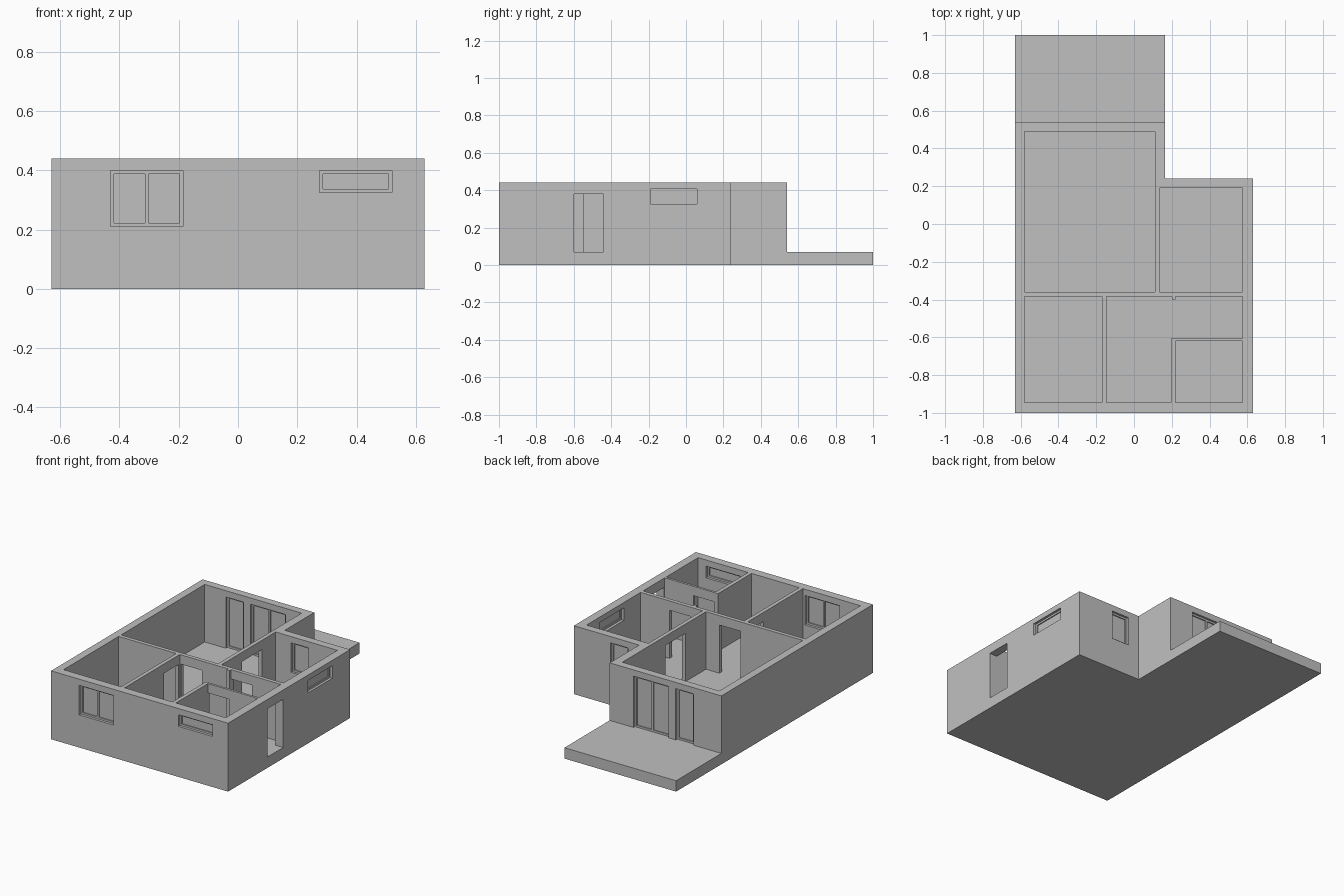
import bpy
import bmesh
from mathutils import Vector

if "Cube" in bpy.data.objects:
    bpy.data.objects.remove(bpy.data.objects["Cube"], do_unlink=True)

FLOOR, TOP, DOOR_TOP = 0.07, 0.44, 0.38

plaster = bpy.data.materials.new("light_grey")
plaster.use_nodes = True
grey = (0.53, 0.53, 0.53, 1)
plaster.diffuse_color = grey
plaster.node_tree.nodes["Principled BSDF"].inputs["Base Color"].default_value = grey


def add_box(bm, x, y, z):
    """Add an axis-aligned box given (low, high) pairs."""
    verts = bmesh.ops.create_cube(bm, size=1)["verts"]
    low, high = Vector((x[0], y[0], z[0])), Vector((x[1], y[1], z[1]))
    for v in verts:
        v.co = Vector(h if c > 0 else l for c, l, h in zip(v.co, low, high))


def make_object(name, bm):
    bmesh.ops.recalc_face_normals(bm, faces=bm.faces[:])
    mesh = bpy.data.meshes.new(name)
    bm.to_mesh(mesh)
    bm.free()
    mesh.materials.append(plaster)
    obj = bpy.data.objects.new(name, mesh)
    bpy.context.collection.objects.link(obj)
    return obj


def box(name, x, y, z):
    bm = bmesh.new()
    add_box(bm, x, y, z)
    return make_object(name, bm)


# House body: extruded L-shaped outline, rooms are carved out of it
outline = [(-0.63, -1), (0.63, -1), (0.63, 0.24), (0.165, 0.24), (0.165, 1), (-0.63, 1)]
bm = bmesh.new()
base = bm.faces.new([bm.verts.new((x, y, 0)) for x, y in outline])
lifted = bmesh.ops.extrude_face_region(bm, geom=[base])["geom"]
bmesh.ops.translate(bm, vec=(0, 0, TOP),
                    verts=[g for g in lifted if isinstance(g, bmesh.types.BMVert)])
house = make_object("house_walls_and_floor", bm)


def carve(x, y, z):
    """Cut a box out of the house body."""
    cutter = box("cutter", x, y, z)
    cutter.hide_render = True
    mod = house.modifiers.new("carve", 'BOOLEAN')
    mod.operation, mod.solver, mod.object = 'DIFFERENCE', 'EXACT', cutter
    bpy.context.view_layer.objects.active = house
    bpy.ops.object.modifier_apply(modifier=mod.name)
    bpy.data.objects.remove(cutter, do_unlink=True)


# Space above the terrace, then the rooms
rooms = [
    ((-0.8, 0.3), (0.54, 1.2)),         # terrace
    ((-0.58, 0.11), (-0.36, 0.49)),     # living room
    ((0.135, 0.575), (-0.36, 0.19)),    # side room
    ((-0.58, -0.17), (-0.945, -0.385)),  # bedroom
    ((-0.145, 0.195), (-0.945, -0.385)),  # hall
    ((0.18, 0.575), (-0.605, -0.385)),  # entry
    ((0.22, 0.575), (-0.945, -0.62)),   # bathroom
]
for x, y in rooms:
    carve(x, y, (FLOOR, TOP + 0.1))

# Open doorways
doorways = [
    ((0.55, 0.7), (-0.6, -0.44)),       # front entrance
    ((0.1, 0.15), (-0.15, 0.05)),       # living to side room
    ((-0.135, 0.015), (-0.4, -0.35)),   # hall to living
    ((0.22, 0.37), (-0.4, -0.35)),      # entry to side room
    ((0.22, 0.37), (-0.64, -0.59)),     # entry to bathroom
    ((-0.18, -0.13), (-0.545, -0.4)),   # hall to bedroom
]
for x, y in doorways:
    carve(x, y, (FLOOR, DOOR_TOP))

# Short wall stub beside the side room door
box("wall_stub", (0.2, 0.22), (-0.4, -0.38), (FLOOR - 0.01, TOP))


def glazing(name, along, wall, span, z, panes=1):
    """Carve an opening and fit a frame with panes; wall is the wall's mid plane."""
    def place(u, depth):
        d = (wall - depth, wall + depth)
        return (u, d) if along == "x" else (d, u)

    carve(*place(span, 0.05), z)
    bar, depth = 0.012, 0.011
    bm = bmesh.new()
    for low in (z[0], z[1] - bar):
        add_box(bm, *place(span, depth), (low, low + bar))
    step = (span[1] - span[0] - bar) / panes
    for i in range(panes + 1):
        u = span[0] + i * step
        add_box(bm, *place((u, u + bar), depth), (z[0] + bar, z[1] - bar))
    add_box(bm, *place(span, 0.004), z)
    make_object(name, bm)


# Windows and glazed terrace doors
glazing("bedroom_window", "x", -0.972, (-0.43, -0.185), (0.21, 0.40), 2)
glazing("bathroom_window", "x", -0.972, (0.275, 0.52), (0.325, 0.40))
glazing("side_room_slim_window", "y", 0.603, (-0.19, 0.06), (0.325, 0.405))
glazing("side_room_back_window", "x", 0.215, (0.245, 0.37), (0.21, 0.40))
glazing("terrace_double_door", "x", 0.515, (-0.255, -0.005), (FLOOR, 0.40), 2)
glazing("terrace_single_door", "x", 0.515, (-0.43, -0.305), (FLOOR, 0.40))
